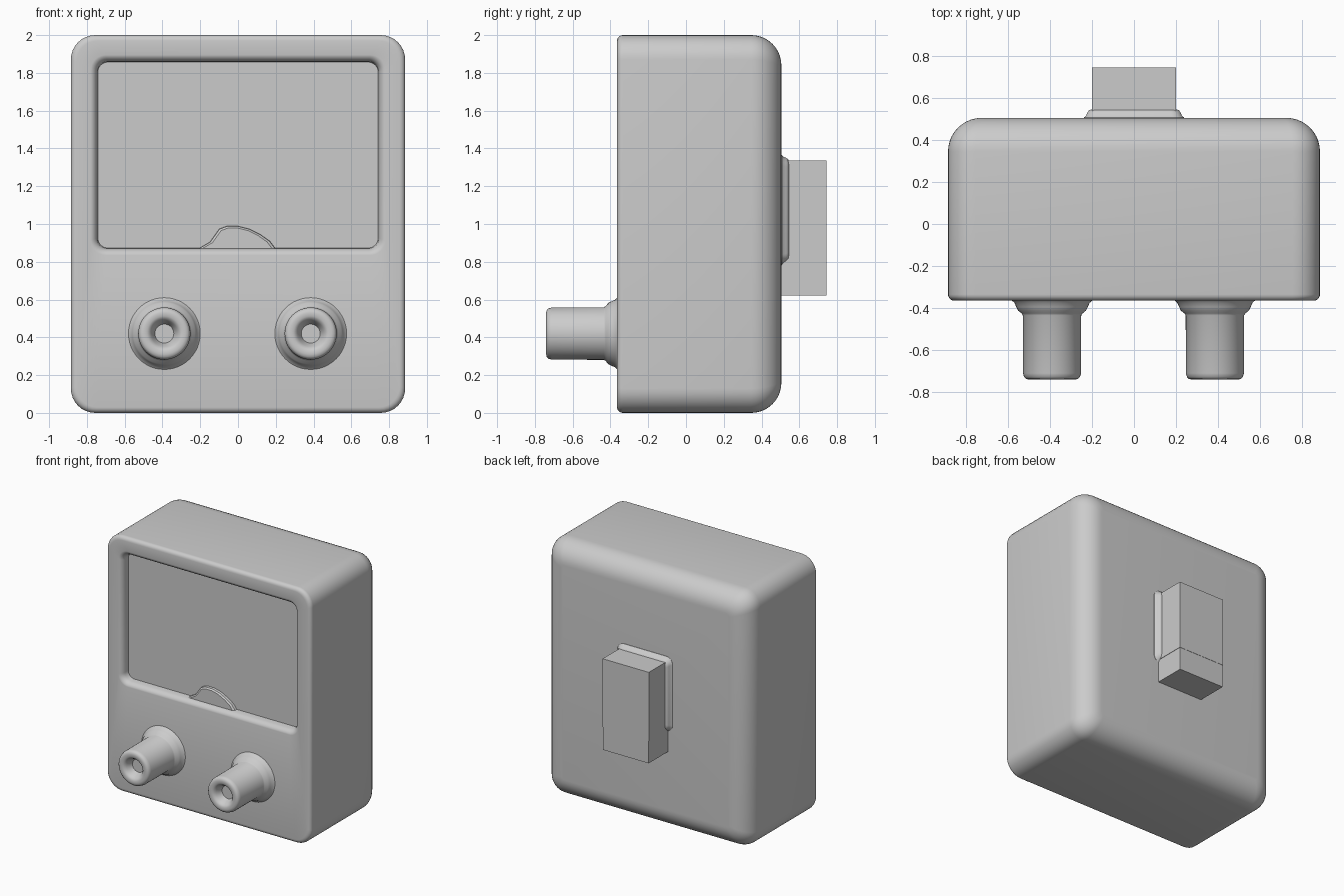
import bpy, bmesh, math

if "Cube" in bpy.data.objects:
    bpy.data.objects.remove(bpy.data.objects["Cube"])


def finish(name, bm):
    bmesh.ops.recalc_face_normals(bm, faces=bm.faces)
    mesh = bpy.data.meshes.new(name)
    bm.to_mesh(mesh)
    bm.free()
    ob = bpy.data.objects.new(name, mesh)
    bpy.context.collection.objects.link(ob)
    bpy.ops.object.select_all(action='DESELECT')
    ob.select_set(True)
    bpy.context.view_layer.objects.active = ob
    bpy.ops.object.shade_smooth_by_angle(angle=math.radians(35))
    return ob


def loft(name, rings):
    """Skin equal-length rings of points and cap both ends."""
    bm = bmesh.new()
    loops = [[bm.verts.new(p) for p in ring] for ring in rings]
    n = len(loops[0])
    for a, b in zip(loops, loops[1:]):
        for i in range(n):
            j = (i + 1) % n
            bm.faces.new((a[i], a[j], b[j], b[i]))
    bm.faces.new(loops[0])
    bm.faces.new(loops[-1])
    return finish(name, bm)


def rounded_rect(y, half, z0, z1, r, steps=8):
    """Rounded rectangle facing along y."""
    corners = [(half - r, z1 - r, 0), (r - half, z1 - r, 90),
               (r - half, z0 + r, 180), (half - r, z0 + r, 270)]
    pts = []
    for cx, cz, start in corners:
        for k in range(steps + 1):
            a = math.radians(start + 90 * k / steps)
            pts.append((cx + r * math.cos(a), y, cz + r * math.sin(a)))
    return pts


def circle(cx, cz, y, r, n=48):
    return [(cx + r * math.cos(math.tau * i / n), y,
             cz + r * math.sin(math.tau * i / n)) for i in range(n)]


HALF, FRONT, BACK = 0.885, -0.365, 0.505


def shell(y, inset):
    return rounded_rect(y, HALF - inset, inset, 2 - inset, max(0.13 - 0.65 * inset, 0.02))


# Case: large back fillet, small front fillet, then the sunken window
rings = []
R = 0.16
for k in range(11):
    a = math.radians(9 * k)
    rings.append(shell(BACK - R + R * math.cos(a), R * (1 - math.sin(a))))
r = 0.03
for k in range(6):
    a = math.radians(18 * k)
    rings.append(shell(FRONT + r - r * math.sin(a), r * (1 - math.cos(a))))
window = [(0.0, FRONT), (0.008, FRONT + 0.002), (0.018, FRONT + 0.008), (0.028, FRONT + 0.02),
          (0.034, FRONT + 0.035), (0.038, FRONT + 0.07)]
for inset, y in window:
    rings.append(rounded_rect(y, 0.78 - inset, 0.835 + inset, 1.895 - inset, 0.08 - inset * 0.7))
loft("case", rings)

# Low needle cover rising from the lower edge of the window
outline = [(-0.21, 0.87), (-0.15, 0.905), (-0.1, 0.975), (-0.06, 0.99), (0.0, 0.99),
           (0.06, 0.975), (0.12, 0.945), (0.17, 0.91), (0.2, 0.87)]


def cover_ring(y, s):
    return [(x * s, y, 0.87 + (z - 0.87) * s) for x, z in outline]


loft("needle_cover", [cover_ring(-0.28, 1), cover_ring(-0.315, 0.98), cover_ring(-0.325, 0.9)])

# Terminal posts: flared foot, rounded tip and a shallow socket
post = [(-0.35, 0.19), (-0.365, 0.19), (-0.375, 0.179), (-0.395, 0.17), (-0.412, 0.162),
        (-0.425, 0.145), (-0.435, 0.139), (-0.71, 0.138), (-0.728, 0.133),
        (-0.737, 0.124), (-0.74, 0.11), (-0.739, 0.092), (-0.733, 0.08),
        (-0.72, 0.07), (-0.70, 0.06), (-0.675, 0.05)]
for side, x in (("left", -0.39), ("right", 0.385)):
    loft("terminal_" + side, [circle(x, 0.42, y, rad) for y, rad in post])


# Rear connector: two flat-sided blocks and a soft collar
def box(name, half, y0, y1, z0, z1):
    loft(name, [[(-half, y, z0), (half, y, z0), (half, y, z1), (-half, y, z1)] for y in (y0, y1)])


box("connector_upper", 0.2, 0.48, 0.745, 0.8, 1.335)
box("connector_lower", 0.197, 0.48, 0.743, 0.622, 0.8)
collar = [(0.49, 0.0), (0.507, 0.002), (0.515, 0.012), (0.53, 0.018), (0.541, 0.026), (0.547, 0.042)]
loft("connector_collar", [rounded_rect(y, 0.24 - i, 0.78 + i, 1.368 - i, 0.055 - i * 0.5)
                          for y, i in collar])
